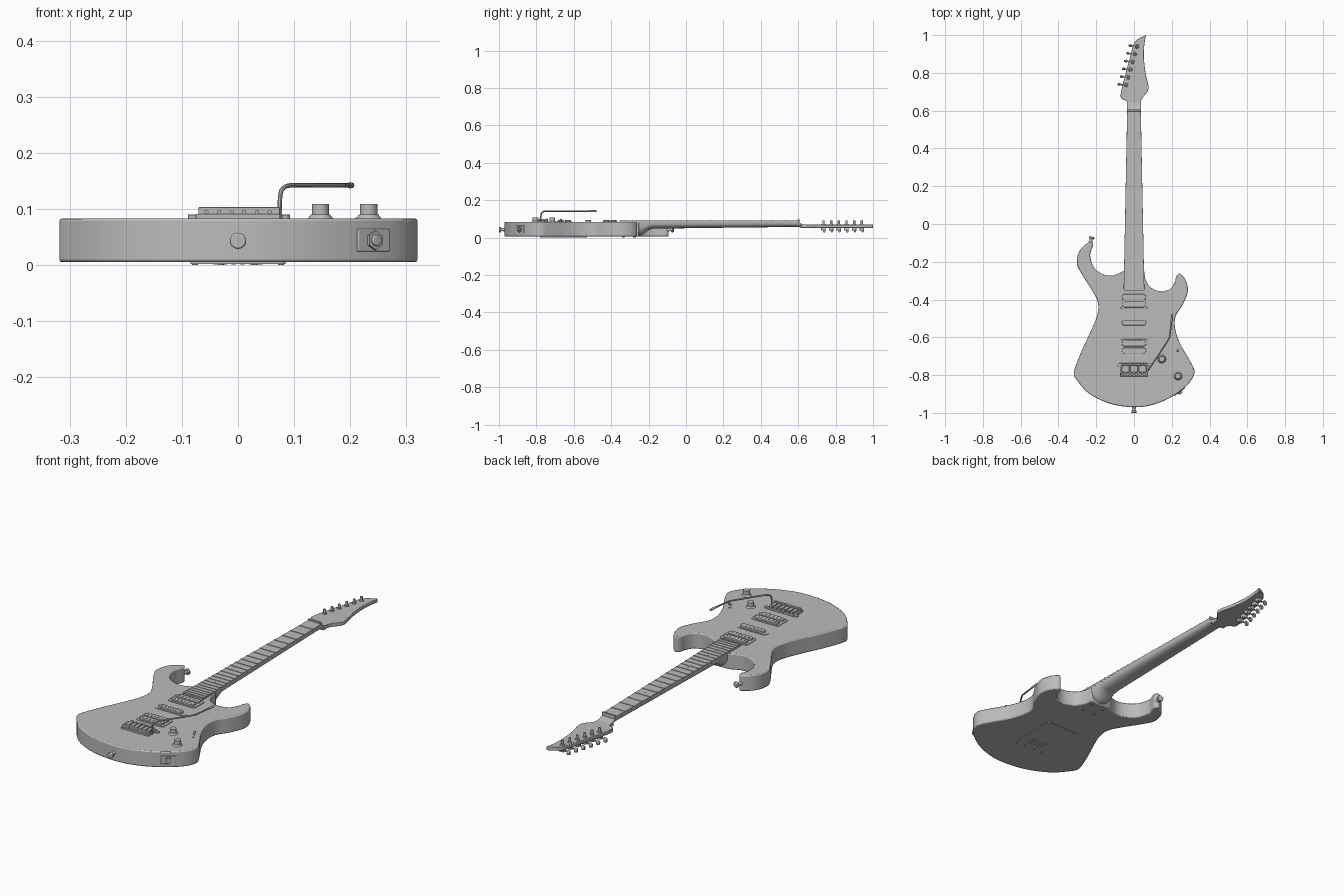
import bpy, bmesh, math
from mathutils import Vector

if "Cube" in bpy.data.objects:
    bpy.data.objects.remove(bpy.data.objects["Cube"])

grey = bpy.data.materials.new("plain grey")
grey.use_nodes = True
grey.diffuse_color = (0.5, 0.5, 0.5, 1)
grey.node_tree.nodes["Principled BSDF"].inputs["Base Color"].default_value = grey.diffuse_color


def finish(name, bm, bevel=0, segments=2):
    bmesh.ops.recalc_face_normals(bm, faces=bm.faces)
    mesh = bpy.data.meshes.new(name)
    bm.to_mesh(mesh)
    bm.free()
    mesh.materials.append(grey)
    ob = bpy.data.objects.new(name, mesh)
    bpy.context.collection.objects.link(ob)
    if bevel:
        mod = ob.modifiers.new("soft_edge", "BEVEL")
        mod.width, mod.segments = bevel, segments
        mod.limit_method, mod.angle_limit = "ANGLE", math.radians(50)
    return ob


def prism(name, outline, z0, z1, bevel=0):
    bm = bmesh.new()
    face = bm.faces.new([bm.verts.new((x, y, z0)) for x, y in outline])
    new = bmesh.ops.extrude_face_region(bm, geom=[face])["geom"]
    top = [v for v in new if isinstance(v, bmesh.types.BMVert)]
    bmesh.ops.translate(bm, verts=top, vec=(0, 0, z1 - z0))
    return finish(name, bm, bevel)


def rounded(cx, cy, w, h, r):
    pts = []
    for i, (sx, sy) in enumerate([(1, 1), (-1, 1), (-1, -1), (1, -1)]):
        for k in range(5):
            a = (i + k / 4) * math.pi / 2
            pts.append((cx + sx * (w / 2 - r) + r * math.cos(a),
                        cy + sy * (h / 2 - r) + r * math.sin(a)))
    return pts


def box(name, centre, size, bevel=0, turn=0):
    bm = bmesh.new()
    bmesh.ops.create_cube(bm, size=1)
    bmesh.ops.scale(bm, verts=bm.verts, vec=size)
    ob = finish(name, bm, bevel)
    ob.location, ob.rotation_euler.z = centre, turn
    return ob


def rod(name, start, end, r1, r2=None, sides=20, bevel=0):
    start, end = Vector(start), Vector(end)
    bm = bmesh.new()
    bmesh.ops.create_cone(bm, cap_ends=True, segments=sides, radius1=r1,
                          radius2=r1 if r2 is None else r2, depth=(end - start).length)
    ob = finish(name, bm, bevel)
    ob.location = (start + end) / 2
    ob.rotation_euler = (end - start).to_track_quat("Z", "Y").to_euler()
    return ob


def spline(pts, steps=5):
    p = [Vector(q) for q in pts]
    p = [p[0]] + p + [p[-1]]
    out = []
    for a, b, c, d in zip(p, p[1:], p[2:], p[3:]):
        for k in range(steps):
            t = k / steps
            out.append(tuple(0.5 * (2 * b + (c - a) * t + (2 * a - 5 * b + 4 * c - d) * t * t
                                    + (3 * b - a - 3 * c + d) * t ** 3)))
    return out + [tuple(p[-1])]


# Body with two horns
TOP, BOTTOM = 0.083, 0.005
body = [(.056, -.25), (.06, -.29), (.085, -.333), (.138, -.356), (.19, -.344), (.216, -.307),
        (.224, -.277), (.243, -.262), (.273, -.296), (.285, -.355), (.26, -.423), (.22, -.49),
        (.218, -.555), (.245, -.635), (.297, -.725), (.32, -.785), (.285, -.85), (.2, -.915),
        (.1, -.957), (0, -.97), (-.125, -.952), (-.235, -.9), (-.3, -.83), (-.318, -.785),
        (-.285, -.69), (-.235, -.58), (-.197, -.49), (-.19, -.42), (-.22, -.355), (-.28, -.26),
        (-.303, -.205), (-.287, -.14), (-.237, -.095), (-.217, -.112), (-.232, -.165),
        (-.212, -.23), (-.165, -.265), (-.115, -.273), (-.056, -.25)]
prism("body", spline(body), BOTTOM, TOP, 0.005)

# Neck: D-shaped sections (y, half width, underside, upper side), heel to headstock
sections = [(-.30, .054, .01, .081), (-.245, .053, .012, .081), (-.225, .052, .02, .081),
            (-.205, .052, .038, .081), (-.18, .051, .048, .081), (.2, .044, .053, .081),
            (.56, .037, .057, .081), (.605, .036, .056, .081), (.625, .036, .052, .071),
            (.66, .036, .052, .069)]
bm = bmesh.new()
rings = []
for y, w, low, high in sections:
    rings.append([bm.verts.new((w * math.cos(k * math.pi / 14), y,
                  high - (high - low) * math.sin(k * math.pi / 14) ** 0.7)) for k in range(15)])
for a, b in zip(rings, rings[1:]):
    for i in range(15):
        j = (i + 1) % 15
        bm.faces.new((a[i], a[j], b[j], b[i]))
bm.faces.new(rings[0])
bm.faces.new(rings[-1])
finish("neck", bm)

# Fretboard, nut and frets
NUT, END = 0.6, -0.355


def half_width(y):
    return 0.036 + (NUT - y) / (NUT - END) * 0.019


prism("fretboard", [(-.055, END), (.055, END), (.036, NUT), (-.036, NUT)], .08, .091, .001)
box("nut", (0, .601, .089), (.073, .009, .018), .001)
for n in range(1, 25):
    y = NUT - 1.26 * (1 - 2 ** (-n / 12))
    box("fret", (0, y, .0915), (2 * half_width(y), .004, .0035))
for n in (3, 5, 7, 9, 12, 15, 17, 19, 21):
    y = NUT - 1.26 * (1 - 2 ** (-(n - .5) / 12))
    rod("fret_marker", (0, y, .0905), (0, y, .0914), .005)

# Headstock
right_edge = spline([(.036, .615), (.04, .66), (.077, .715), (.063, .79), (.053, .87), (.054, .94),
                     (.063, 1)], 4)
left_edge = spline([(.063, 1), (.005, .965), (-.02, .885), (-.05, .775), (-.071, .675),
                    (-.04, .65), (-.036, .615)], 4)
prism("headstock", right_edge + left_edge[1:], .052, .07, .002)

# Six tuners along the headstock's right edge
for i in range(6):
    x, y = -.042 + i * .0116, .735 + i * .041
    rod("tuner_bushing", (x, y, .069), (x, y, .074), .011, .009)
    rod("tuner_post", (x, y, .07), (x, y, .092), .006, bevel=.001)
    box("tuner_housing", (x, y, .045), (.026, .024, .016), .003)
    rod("tuner_shaft", (x, y, .043), (x - .034, y + .004, .043), .0035, sides=12)
    knob = rod("tuner_knob", (x - .045, y + .005, .041), (x - .03, y + .004, .041), .014, .01, bevel=.002)
    knob.scale = (1, .55, 1)
    knob.rotation_euler = (0, -math.pi / 2, 0)


# Pickups
def bobbin(cy, width, height, top):
    prism("pickup_bobbin", rounded(0, cy, width, height, height * .48), TOP - .003, top, .002)
    for i in range(6):
        x = (i - 2.5) * .019
        rod("pole_piece", (x, cy, top - .002), (x, cy, top + .0015), .0045, sides=12)


for cy in (-.406, -.651):
    prism("pickup_frame", rounded(0, cy, .15, .082, .012), TOP - .003, TOP + .003, .001)
    for dy in (-.019, .019):
        bobbin(cy + dy, .128, .032, .094)
prism("middle_pickup_base", rounded(0, -.522, .168, .044, .021), TOP - .003, TOP + .002)
bobbin(-.522, .13, .03, .094)

# Bridge with saddles and studs
box("bridge_plate", (0, -.772, .086), (.15, .07, .01), .002)
box("bridge_back", (.002, -.794, .093), (.145, .012, .02), .001)
for i in range(6):
    x = (i - 2.5) * .0225
    box("saddle", (x, -.765, .094), (.018, .04, .012), .002)
    box("saddle_lock", (x, -.745, .094), (.015, .012, .017), .002)
    rod("tuning_screw", (x, -.79, .094), (x, -.803, .094), .0035, sides=12)
for x in (-.08, .084):
    rod("bridge_stud", (x, -.748, TOP - .002), (x, -.748, .09), .009, bevel=.001)

# Tremolo arm
path = spline([(.075, -.775, .083), (.075, -.775, .12), (.08, -.768, .136), (.095, -.745, .142),
               (.14, -.678, .142), (.182, -.612, .142), (.19, -.585, .142), (.202, -.485, .142)], 5)
curve = bpy.data.curves.new("tremolo_arm", "CURVE")
curve.dimensions, curve.bevel_depth, curve.bevel_resolution = "3D", .004, 2
curve.use_fill_caps = True
strand = curve.splines.new("POLY")
strand.points.add(len(path) - 1)
for point, co in zip(strand.points, path):
    point.co = (*co, 1)
curve.materials.append(grey)
arm = bpy.data.objects.new("tremolo_arm", curve)
bpy.context.collection.objects.link(arm)
bpy.context.view_layer.objects.active = arm
arm.select_set(True)
bpy.ops.object.convert(target="MESH")
rod("arm_tip", (.199, -.515, .142), (.2025, -.478, .142), .0055, .005, bevel=.002)

# Control knobs and selector switch
for x, y in ((.147, -.715), (.233, -.805)):
    rod("knob_skirt", (x, y, TOP - .001), (x, y, .09), .023, .017)
    rod("knob", (x, y, .088), (x, y, .109), .0155, bevel=.001)
box("switch_plate", (.23, -.675, TOP), (.012, .06, .004), turn=.55)
rod("switch_lever", (.23, -.675, TOP), (.235, -.667, .099), .004, .005, sides=12)

# Output jack on the lower side
out = Vector((.6, -.8, 0))
spot = Vector((.24, -.886, .044))
box("jack_plate", spot + out * .0015, (.07, .006, .04), .002, math.atan2(.6, .8))
rod("jack_nut", spot, spot + out * .01, .017, sides=6)
rod("jack_socket", spot, spot + out * .015, .01, bevel=.002)

# Strap buttons at the tail and on the long horn
for tail, way in (((0, -.966, .043), Vector((0, -1, 0))), ((-.231, -.1, .043), Vector((.25, .97, 0)))):
    tail = Vector(tail)
    rod("strap_button_stem", tail, tail + way * .024, .011, .007)
    rod("strap_button_cap", tail + way * .022, tail + way * .034, .0145, bevel=.003)

# Back cover with string slots, and screws
prism("back_cover", rounded(0, -.655, .17, .25, .008), .002, BOTTOM + .002)
for i in range(6):
    box("string_slot", ((i - 2.5) * .016, -.725, .002), (.008, .05, .002))
for x in (-.077, -.03, .03, .077):
    for y in (-.772, -.538):
        rod("cover_screw", (x, y, 0), (x, y, .004), .005, .006, 12)
for x in (-.035, .035):
    for y in (-.275, -.335):
        rod("neck_bolt", (x, y, .001), (x, y, .007), .007, .009, 16)

# Smooth shading with sharp edges kept
for ob in bpy.context.collection.objects:
    if ob.type == "MESH" and grey.name in ob.data.materials:
        bpy.ops.object.select_all(action="DESELECT")
        ob.select_set(True)
        bpy.context.view_layer.objects.active = ob
        bpy.ops.object.shade_smooth_by_angle(angle=math.radians(35))
